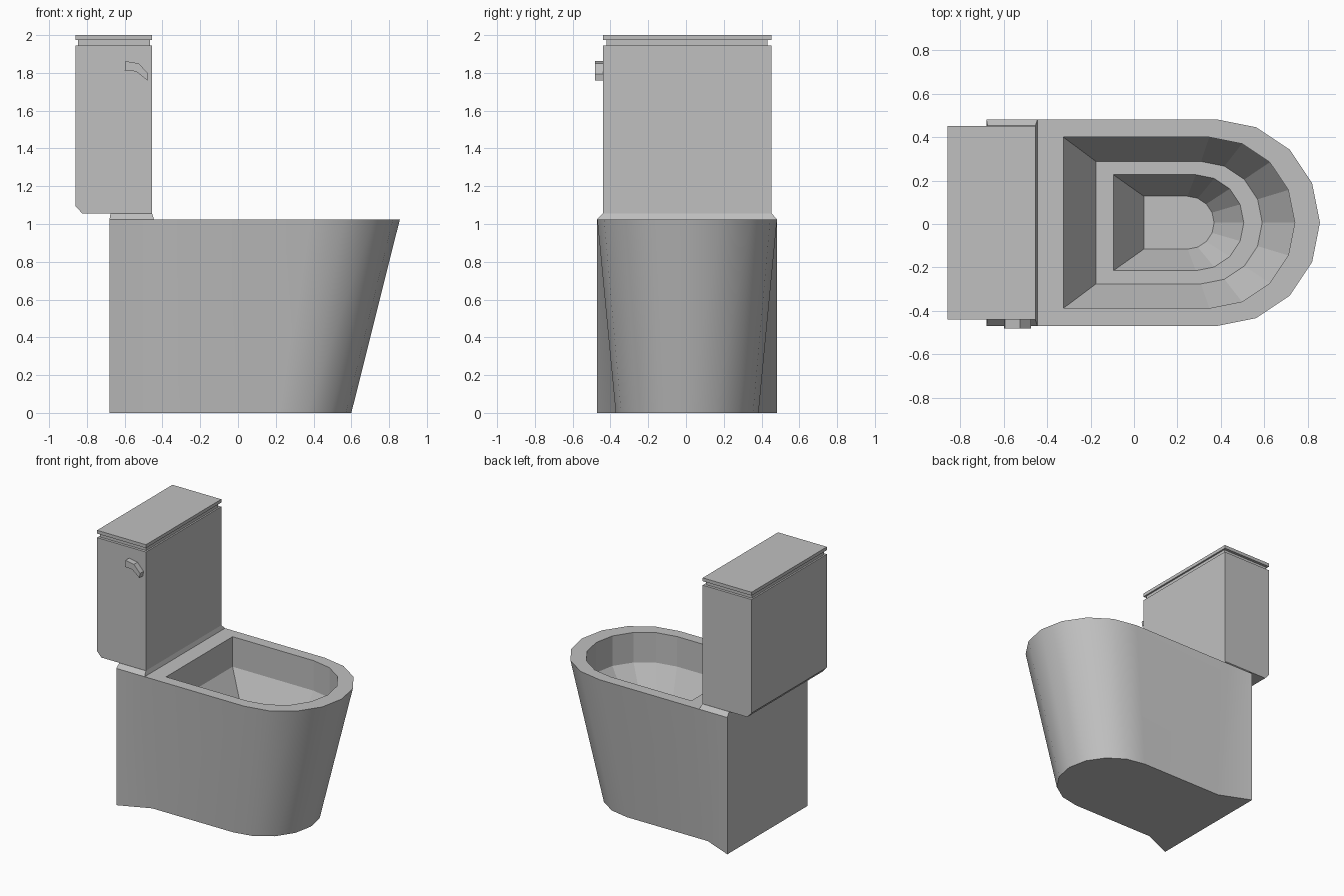
import bpy, bmesh
from math import sin, cos, pi

if "Cube" in bpy.data.objects:
    bpy.data.objects.remove(bpy.data.objects["Cube"])

CY = 0.006          # centre line of the body
BACK, MID = -0.68, -0.45

ceramic = bpy.data.materials.new("grey_ceramic")
ceramic.use_nodes = True
GREY = (0.53, 0.53, 0.53, 1)
ceramic.diffuse_color = GREY
ceramic.node_tree.nodes["Principled BSDF"].inputs["Base Color"].default_value = GREY


def finish(name, bm):
    bmesh.ops.recalc_face_normals(bm, faces=bm.faces)
    mesh = bpy.data.meshes.new(name)
    bm.to_mesh(mesh)
    bm.free()
    mesh.materials.append(ceramic)
    obj = bpy.data.objects.new(name, mesh)
    bpy.context.collection.objects.link(obj)
    return obj


def d_ring(bm, x_back, x_arc, r, z):
    """D-shaped loop: straight back, round front."""
    pts = [(x_back, r)]
    pts += [(x_arc + r * sin(i * pi / 8), r * cos(i * pi / 8)) for i in range(9)]
    pts += [(x_back, -r)]
    return [bm.verts.new((x, y + CY, z)) for x, y in pts]


def bridge(bm, a, b, closed=True):
    n = len(a)
    return [bm.faces.new((a[i], a[(i + 1) % n], b[(i + 1) % n], b[i]))
            for i in range(n if closed else n - 1)]


def prism(name, profile, y0, y1):
    """Extrude an x-z profile along y."""
    bm = bmesh.new()
    a, b = ([bm.verts.new((x, y, z)) for x, z in profile] for y in (y0, y1))
    bridge(bm, a, b)
    bm.faces.new(a)
    bm.faces.new(b)
    return finish(name, bm)


def box(name, x0, x1, half, z0, z1):
    return prism(name, [(x0, z0), (x1, z0), (x1, z1), (x0, z1)], CY - half, CY + half)


# Bowl body: tapered outer shell with a full-width back, and a stepped basin
bm = bmesh.new()
TOP, R = 1.025, 0.476
top = d_ring(bm, MID, 0.381, R, TOP)
foot = d_ring(bm, MID, 0.222, 0.378, 0)
back = {(s, z): bm.verts.new((BACK, CY + s * R, z)) for s in (1, -1) for z in (0, TOP)}
outer_top = [back[1, TOP]] + top + [back[-1, TOP]]
outer_foot = [back[1, 0]] + foot + [back[-1, 0]]
for f in bridge(bm, outer_top, outer_foot, closed=False):
    f.smooth = True
bm.faces.new(outer_foot)
bm.faces.new((back[1, TOP], back[-1, TOP], back[-1, 0], back[1, 0]))
bm.faces.new((back[1, TOP], top[0], top[-1], back[-1, TOP]))
loop = top
for x_back, x_arc, r, z in [(-0.325, 0.347, 0.394, TOP), (-0.325, 0.347, 0.394, 0.80),
                            (-0.175, 0.309, 0.282, 0.57), (-0.095, 0.285, 0.221, 0.57),
                            (0.045, 0.247, 0.122, 0.36)]:
    inner = d_ring(bm, x_back, x_arc, r, z)
    bridge(bm, loop, inner)
    loop = inner
bm.faces.new(loop)
finish("bowl", bm)

# Sloped ledge under the tank
bm = bmesh.new()
low, high = ([bm.verts.new((x, CY + y, z)) for x, y in ((x0, h), (x1, h), (x1, -h), (x0, -h))]
             for x0, x1, h, z in ((BACK, -0.445, R, TOP), (-0.675, -0.455, 0.447, 1.056)))
bridge(bm, low, high)
bm.faces.new(low)
bm.faces.new(high)
finish("tank_ledge", bm)

# Tank with chamfered lower back edge, neck and lid
prism("tank", [(-0.86, 1.945), (-0.86, 1.095), (-0.825, 1.056), (-0.455, 1.056), (-0.455, 1.945)],
      CY - 0.446, CY + 0.446)
box("tank_neck", -0.848, -0.467, 0.426, 1.945, 1.975)
box("tank_lid", -0.86, -0.455, 0.446, 1.975, 2.0)

# Flush lever on the side of the tank
prism("flush_lever", [(-0.6, 1.812), (-0.54, 1.808), (-0.48, 1.76), (-0.475, 1.795),
                      (-0.525, 1.85), (-0.595, 1.862)], -0.482, -0.438)
